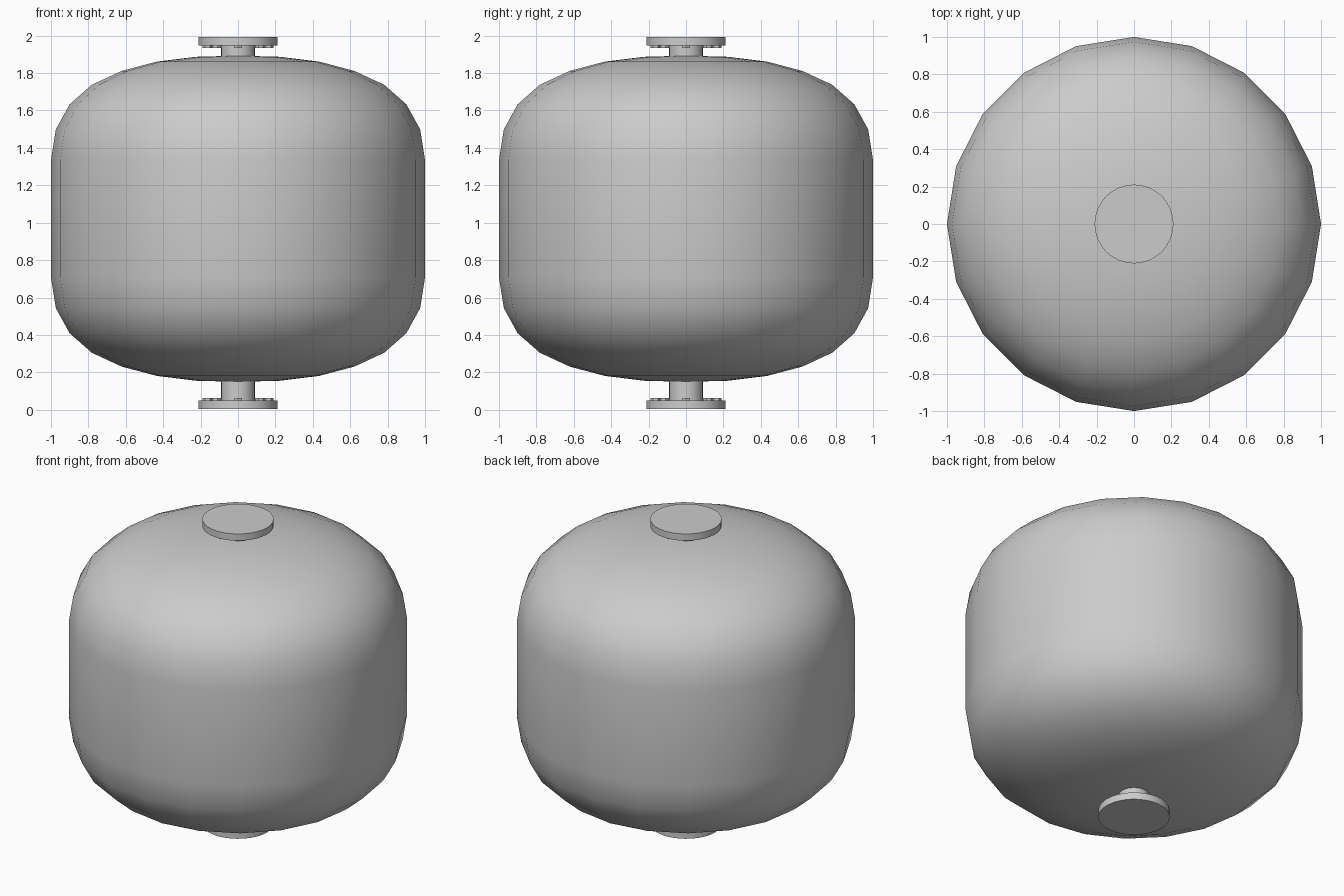
import bpy, bmesh, math

if "Cube" in bpy.data.objects:
    bpy.data.objects.remove(bpy.data.objects["Cube"])

def finish(name, bm, angle):
    bmesh.ops.recalc_face_normals(bm, faces=bm.faces)
    me = bpy.data.meshes.new(name)
    bm.to_mesh(me)
    bm.free()
    ob = bpy.data.objects.new(name, me)
    bpy.context.collection.objects.link(ob)
    bpy.ops.object.select_all(action='DESELECT')
    ob.select_set(True)
    bpy.context.view_layer.objects.active = ob
    bpy.ops.object.shade_smooth_by_angle(angle=math.radians(angle))
    return ob

def lathe(name, profile, sides, angle=40):
    """Spin (radius, z) points round the z axis."""
    bm = bmesh.new()
    rings = []
    for r, z in profile:
        if r == 0:
            rings.append([bm.verts.new((0, 0, z))] * sides)
        else:
            rings.append([bm.verts.new((r * math.cos(2 * math.pi * i / sides),
                                        r * math.sin(2 * math.pi * i / sides), z))
                          for i in range(sides)])
    for a, b in zip(rings, rings[1:]):
        for i in range(sides):
            j = (i + 1) % sides
            bm.faces.new(list(dict.fromkeys((a[i], a[j], b[j], b[i]))))
    return finish(name, bm, angle)

# Vessel: 20-sided shell with matching domed ends
MID = 1.021
dome = [(1, 0.313), (0.974, 0.478), (0.90, 0.612), (0.782, 0.716),
        (0.623, 0.79), (0.435, 0.84), (0.224, 0.866), (0, 0.872)]
profile = [(r, MID - h) for r, h in reversed(dome)] + [(r, MID + h) for r, h in dome]
lathe("tank_body", profile, 20, 60)

# Pipe stub, flange disc and ring of bolts at each end
def nozzle(label, outer, inner, root):
    d = 1 if root > outer else -1
    lathe(label + "_pipe", [(0.09, root), (0.09, inner)], 32)
    lathe(label + "_flange", [(0, outer), (0.211, outer), (0.211, inner), (0, inner)], 32)
    for k in range(8):
        a = k * math.pi / 4
        bolt = lathe(f"{label}_bolt_{k + 1}",
                     [(0.026, inner - d * 0.005), (0.026, inner + d * 0.015),
                      (0, inner + d * 0.015)], 6, 30)
        bolt.location = (0.163 * math.cos(a), 0.163 * math.sin(a), 0)
        bolt.rotation_euler.z = a

nozzle("bottom", 0.003, 0.049, 0.17)
nozzle("top", 1.992, 1.948, 1.87)
